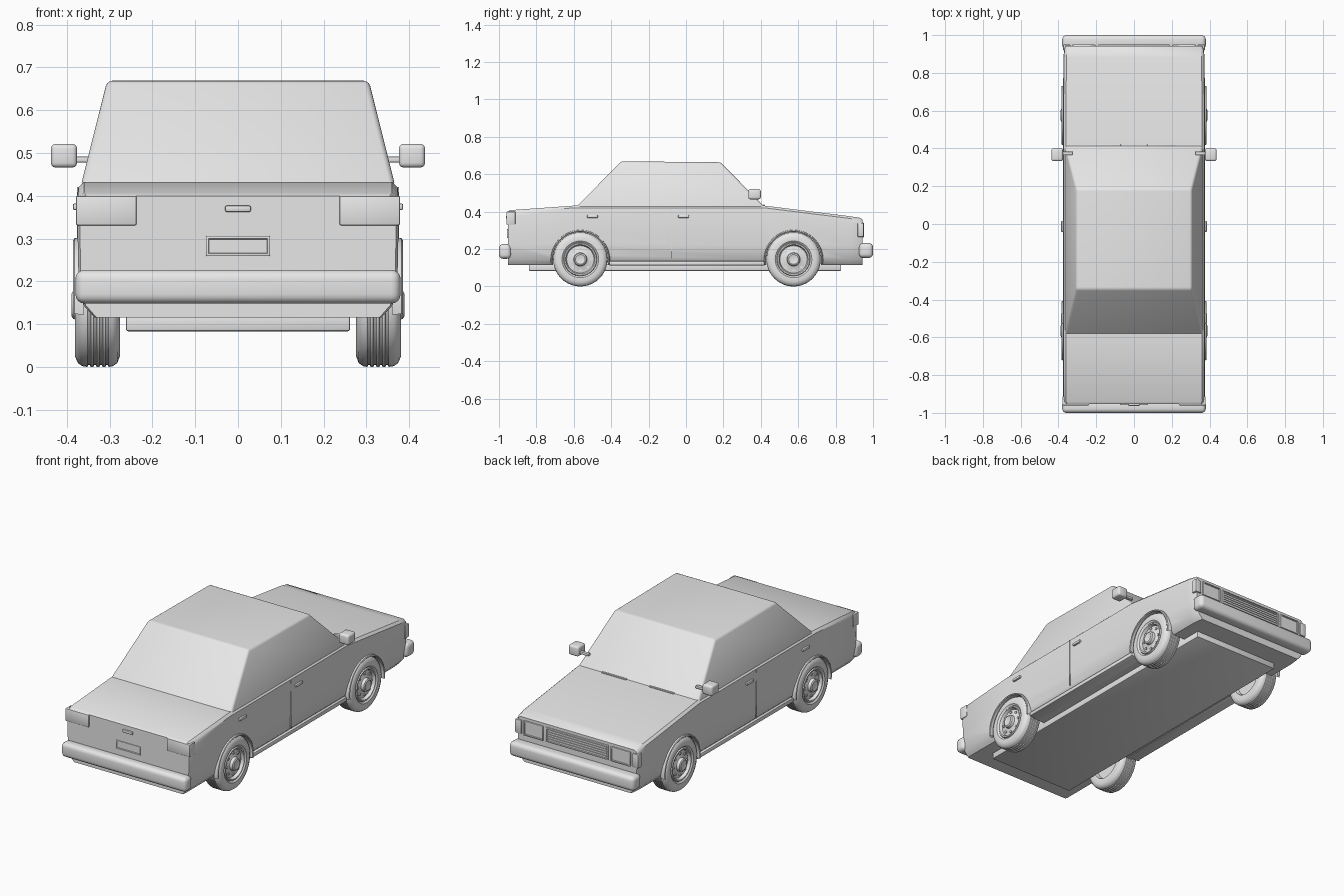
import bpy, bmesh, math
from mathutils import Matrix, Vector

old = bpy.data.objects.get("Cube")
if old:
    bpy.data.objects.remove(old, do_unlink=True)

paint = bpy.data.materials.new("light_grey")
paint.use_nodes = True
paint.diffuse_color = (0.8, 0.8, 0.8, 1)
paint.node_tree.nodes["Principled BSDF"].inputs["Base Color"].default_value = (0.8, 0.8, 0.8, 1)

SIDES = (("left", 1), ("right", -1))
AXLES = (("front", -0.565), ("back", 0.575))
HUB_Z = 0.145


def smooth(mesh, angle=35):
    mesh.shade_smooth()
    mesh.set_sharp_from_angle(angle=math.radians(angle))


def make(name, bm, angle=35):
    bmesh.ops.recalc_face_normals(bm, faces=bm.faces)
    mesh = bpy.data.meshes.new(name)
    bm.to_mesh(mesh)
    bm.free()
    mesh.materials.append(paint)
    smooth(mesh, angle)
    ob = bpy.data.objects.new(name, mesh)
    bpy.context.collection.objects.link(ob)
    return ob


def box(name, lo, hi, bevel=0.0, segments=2, recess=None):
    """Box between two corners; recess = (outward direction, rim) sinks one face."""
    bm = bmesh.new()
    lo, hi = Vector(lo), Vector(hi)
    bmesh.ops.create_cube(bm, size=1)
    for v in bm.verts:
        v.co = Vector([(lo[i] + hi[i]) / 2 + v.co[i] * (hi[i] - lo[i]) for i in range(3)])
    if bevel:
        bmesh.ops.bevel(bm, geom=bm.edges[:], offset=bevel, segments=segments,
                        profile=0.5, affect='EDGES')
    if recess:
        bm.normal_update()
        face = max(bm.faces, key=lambda f: f.normal.y * recess[0] + f.calc_area())
        bmesh.ops.inset_region(bm, faces=[face], thickness=recess[1])
        bmesh.ops.inset_region(bm, faces=[face], thickness=0.002, depth=-0.005)
    return make(name, bm)


def pair(name, lo, hi, **kw):
    """The same box on both sides of the car."""
    for side, s in SIDES:
        xs = sorted((lo[0] * s, hi[0] * s))
        box(f"{side}_{name}", (xs[0], *lo[1:]), (xs[1], *hi[1:]), **kw)


def lathe(name, profile, y, s, start=0, sweep=360, steps=40):
    """Spin (x, radius) points around an axle."""
    bm = bmesh.new()
    a = math.radians(start)
    vs = [bm.verts.new((x * s, y + r * math.cos(a), HUB_Z + r * math.sin(a))) for x, r in profile]
    edges = [bm.edges.new(p) for p in zip(vs, vs[1:])]
    bmesh.ops.spin(bm, geom=vs + edges, cent=(0, y, HUB_Z), axis=(1, 0, 0),
                   angle=math.radians(sweep), steps=steps)
    bmesh.ops.remove_doubles(bm, verts=bm.verts, dist=0.0002)
    return make(name, bm)


def cylinder(name, centre, radius, depth, sides):
    bm = bmesh.new()
    place = Matrix.Translation(centre) @ Matrix.Rotation(math.pi / 2, 4, 'Y')
    bmesh.ops.create_cone(bm, cap_ends=True, segments=sides, radius1=radius,
                          radius2=radius, depth=depth, matrix=place)
    return make(name, bm)


# Body shell: sections lofted along the length (y, shoulder height, width factor)
stations = [(-0.953, 0.400, 0.985), (-0.94, 0.408, 1), (-0.6, 0.432, 1), (0.42, 0.432, 1),
            (0.88, 0.375, 0.995), (0.93, 0.367, 0.98), (0.943, 0.358, 0.965)]
bm = bmesh.new()
rings = []
for y, top, w in stations:
    half = [(0.335, 0.115), (0.362, 0.145), (0.373, 0.22), (0.376, top - 0.035),
            (0.373, top - 0.012), (0.36, top)]
    outline = half + [(-x, z) for x, z in reversed(half)]
    rings.append([bm.verts.new((x * w, y, z)) for x, z in outline])
for a, b in zip(rings, rings[1:]):
    for i in range(len(a)):
        j = (i + 1) % len(a)
        bm.faces.new((a[i], a[j], b[j], b[i]))
bm.faces.new(rings[0])
bm.faces.new(rings[-1])
body = make("body", bm)

# Wheel wells cut into the body
cutters = []
for end, y in AXLES:
    for side, s in SIDES:
        c = cylinder("well_cutter", (s * 0.36, y, HUB_Z), 0.149, 0.2, 40)
        c.hide_render = True
        cutters.append(c)
        m = body.modifiers.new("well", 'BOOLEAN')
        m.operation, m.object = 'DIFFERENCE', c
shell = bpy.data.meshes.new_from_object(body.evaluated_get(bpy.context.evaluated_depsgraph_get()))
body.modifiers.clear()
body.data = shell
smooth(shell)
for c in cutters:
    bpy.data.objects.remove(c, do_unlink=True)

# Cabin: tapered block with crisp rounded edges
bm = bmesh.new()
bmesh.ops.create_cube(bm, size=2)
for v in bm.verts:
    x, y, z = v.co
    if z > 0:
        v.co = (0.306 * x, 0.185 if y > 0 else -0.345, 0.664 if y > 0 else 0.669)
    else:
        v.co = (0.368 * x, 0.425 if y > 0 else -0.592, 0.42)
bmesh.ops.bevel(bm, geom=bm.edges[:], offset=0.012, segments=3, profile=0.5, affect='EDGES')
make("cabin", bm)

# Floor pan, sills and bumpers
box("floor_pan", (-0.262, -0.84, 0.083), (0.262, 0.83, 0.125), bevel=0.006)
pair("sill", (0.3, -0.41, 0.112), (0.368, 0.42, 0.135), bevel=0.005)
box("front_bumper", (-0.38, -1.0, 0.148), (0.38, -0.935, 0.227), bevel=0.022, segments=4)
box("back_bumper", (-0.38, 0.925, 0.153), (0.38, 1.0, 0.232), bevel=0.022, segments=4)

# Lamps, number plate and boot latch on the -y end
pair("large_lamp", (0.237, -0.96, 0.331), (0.379, -0.912, 0.4), bevel=0.004)
box("number_plate", (-0.075, -0.958, 0.259), (0.075, -0.94, 0.306), bevel=0.002,
    recess=(-1, 0.006))
box("boot_latch", (-0.03, -0.963, 0.362), (0.03, -0.94, 0.377), bevel=0.004)

# Grille and lamps on the +y end
box("grille_frame", (-0.19, 0.925, 0.262), (0.19, 0.949, 0.342), bevel=0.002, recess=(1, 0.006))
for i in range(5):
    z = 0.276 + i * 0.0125
    box(f"grille_slat_{i + 1}", (-0.18, 0.93, z), (0.18, 0.948, z + 0.006))
pair("headlamp", (0.205, 0.92, 0.262), (0.325, 0.951, 0.342), bevel=0.003, recess=(1, 0.006))
pair("corner_lamp", (0.337, 0.918, 0.265), (0.375, 0.95, 0.34), bevel=0.004)

# Door handles, door seams, wipers
for label, y in (("first", -0.5), ("second", -0.013)):
    pair(f"{label}_door_handle", (0.368, y - 0.029, 0.367), (0.386, y + 0.029, 0.382), bevel=0.004)
pair("door_seam", (0.37, -0.078, 0.15), (0.3765, -0.074, 0.42))
pair("wiper", (0.07, 0.412, 0.43), (0.22, 0.422, 0.437), bevel=0.002)

# Door mirrors on short stalks
pair("mirror_stalk", (0.325, 0.365, 0.478), (0.39, 0.383, 0.492), bevel=0.003)
pair("mirror", (0.376, 0.333, 0.466), (0.437, 0.4, 0.521), bevel=0.011, segments=3)

# Wheels: grooved tyre, dished rim and hub, with an arch lip above
tread = []
for i in range(4):
    x = 0.302 + i * 0.014
    tread += [(x, 0.145), (x + 0.002, 0.141), (x + 0.006, 0.141), (x + 0.008, 0.145)]
tyre = [(0.3, 0.085), (0.28, 0.092), (0.276, 0.12), (0.282, 0.136), (0.292, 0.143), *tread,
        (0.364, 0.143), (0.374, 0.136), (0.381, 0.12), (0.38, 0.098), (0.372, 0.088)]
rim = [(0.3, 0), (0.3, 0.086), (0.372, 0.09), (0.379, 0.086), (0.378, 0.079), (0.362, 0.073),
       (0.366, 0.045), (0.37, 0.036), (0.385, 0.033), (0.389, 0.026), (0.386, 0.018), (0.386, 0)]
lip = [(0.36, 0.147), (0.382, 0.147), (0.385, 0.151), (0.382, 0.156), (0.36, 0.159)]
for end, y in AXLES:
    for side, s in SIDES:
        lathe(f"{side}_{end}_tyre", tyre, y, s)
        lathe(f"{side}_{end}_rim", rim, y, s)
        lathe(f"{side}_{end}_arch_lip", lip, y, s, start=-8, sweep=196, steps=28)
        for i in range(8):
            a = i * math.tau / 8
            cylinder(f"{side}_{end}_rim_stud_{i + 1}",
                     (s * 0.364, y + 0.058 * math.cos(a), HUB_Z + 0.058 * math.sin(a)),
                     0.007, 0.012, 10)
